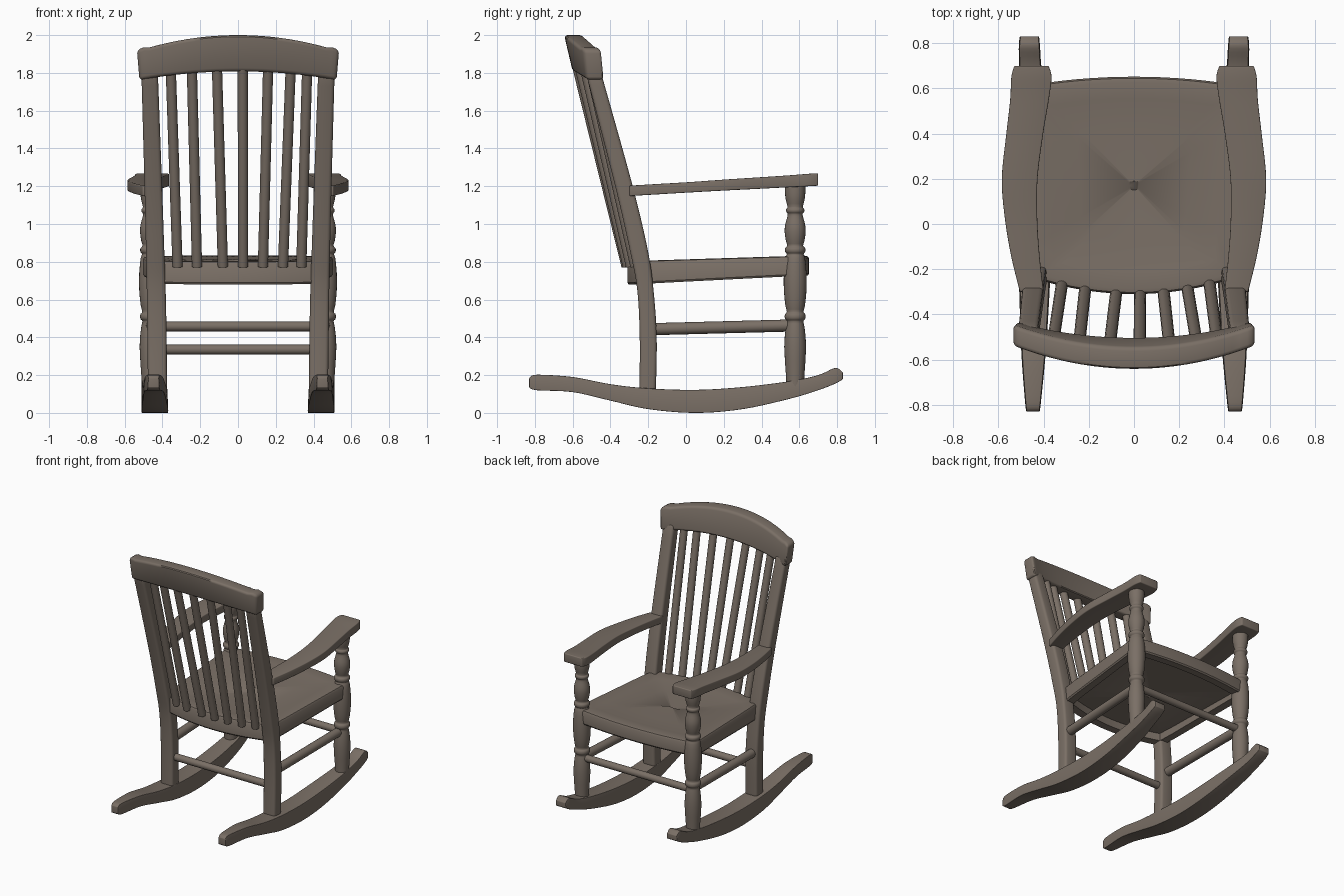
import bpy, bmesh, math
from mathutils import Vector

if "Cube" in bpy.data.objects:
    bpy.data.objects.remove(bpy.data.objects["Cube"])

wood = bpy.data.materials.new("grey brown wood")
wood.diffuse_color = (0.195, 0.16, 0.132, 1)
wood.use_nodes = True
wood.node_tree.nodes["Principled BSDF"].inputs["Base Color"].default_value = wood.diffuse_color


def finish(name, bm, bevel=0.0, angle=35):
    """Turn a bmesh into a shaded object, rounding its hard edges first."""
    bmesh.ops.recalc_face_normals(bm, faces=bm.faces[:])
    if bevel:
        hard = [e for e in bm.edges if len(e.link_faces) == 2 and e.calc_face_angle() > 0.7]
        bmesh.ops.bevel(bm, geom=hard, offset=bevel, segments=3, profile=0.5,
                        affect='EDGES', clamp_overlap=True)
    me = bpy.data.meshes.new(name)
    bm.to_mesh(me)
    bm.free()
    me.materials.append(wood)
    ob = bpy.data.objects.new(name, me)
    bpy.context.collection.objects.link(ob)
    bpy.ops.object.select_all(action='DESELECT')
    ob.select_set(True)
    bpy.context.view_layer.objects.active = ob
    bpy.ops.object.shade_smooth_by_angle(angle=math.radians(angle))
    return ob


def loft(name, rings, bevel=0.0, angle=35):
    """Skin a list of closed rings and cap both ends."""
    bm = bmesh.new()
    vs = [[bm.verts.new(p) for p in r] for r in rings]
    n = len(rings[0])
    for a, b in zip(vs, vs[1:]):
        for i in range(n):
            j = (i + 1) % n
            bm.faces.new((a[i], a[j], b[j], b[i]))
    bm.faces.new(vs[0][::-1])
    bm.faces.new(vs[-1])
    return finish(name, bm, bevel, angle)


def smooth(rows, steps=5):
    """Catmull-Rom interpolation through rows of numbers."""
    out = []
    for i in range(len(rows) - 1):
        a, b, c, d = (rows[max(0, min(len(rows) - 1, k))] for k in (i - 1, i, i + 1, i + 2))
        for s in range(steps):
            t = s / steps
            out.append([0.5 * (2 * q + (r - p) * t + (2 * p - 5 * q + 4 * r - w) * t * t
                               + (3 * q - p - 3 * r + w) * t ** 3)
                        for p, q, r, w in zip(a, b, c, d)])
    return out + [list(rows[-1])]


def rod(name, a, b, r, sides=16):
    """Round bar between two points."""
    a, b = Vector(a), Vector(b)
    d = (b - a).normalized()
    u = d.orthogonal().normalized()
    v = d.cross(u)
    turn = [2 * math.pi * i / sides for i in range(sides)]
    return loft(name, [[c + r * (math.cos(t) * u + math.sin(t) * v) for t in turn]
                       for c in (a, b)])


# profiles: rocker (y, bottom, top, centre x, half width)
ROCKER = [(-.83, .135, .185, .447, .03), (-.79, .12, .202, .447, .035),
          (-.6, .11, .19, .445, .052), (-.4, .065, .152, .442, .063),
          (-.2, .02, .13, .44, .07), (.05, 0, .122, .44, .07),
          (.3, .02, .137, .443, .068), (.55, .075, .168, .452, .06),
          (.7, .12, .2, .46, .05), (.79, .155, .238, .463, .047), (.83, .178, .215, .463, .043)]
# rear post (z, back y, front y, inner x, outer x)
REAR = [(.1, -.247, -.16, .376, .476), (.4, -.245, -.155, .378, .48),
        (.65, -.258, -.172, .383, .483), (.85, -.295, -.2, .39, .487),
        (1.2, -.375, -.282, .402, .495), (1.82, -.535, -.455, .425, .512)]
# turned front post (z, radius)
TURNED = [(.13, .046), (.2, .049), (.35, .058), (.45, .05), (.485, .043), (.495, .052),
          (.51, .056), (.525, .052), (.535, .044), (.57, .052), (.65, .06), (.74, .06),
          (.82, .052), (.84, .044), (.85, .052), (.862, .055), (.874, .052), (.885, .042),
          (.91, .049), (.96, .056), (1.0, .052), (1.04, .041), (1.055, .04), (1.062, .046),
          (1.072, .049), (1.082, .046), (1.09, .04), (1.13, .05), (1.17, .054), (1.22, .054)]
# arm (y, inner x, outer x, bottom z, top z)
ARM = [(-.3, .4, .505, 1.148, 1.203), (-.15, .417, .542, 1.157, 1.212),
       (.02, .428, .571, 1.167, 1.222), (.2, .427, .585, 1.177, 1.235),
       (.4, .402, .565, 1.187, 1.248), (.55, .377, .548, 1.195, 1.258),
       (.65, .365, .543, 1.2, 1.266), (.7, .378, .53, 1.203, 1.268)]

for side, s in (("left", -1), ("right", 1)):
    # rockers
    loft(side + "_rocker", [[(s * (x - w), y, b), (s * (x + w), y, b),
                             (s * (x + w * .93), y, t), (s * (x - w * .93), y, t)]
                            for y, b, t, x, w in smooth(ROCKER)], .013)
    # rear posts
    loft(side + "_rear_post", [[(s * i, a, z), (s * o, a, z), (s * o, f, z), (s * i, f, z)]
                               for z, a, f, i, o in smooth(REAR)], .018)
    # turned front posts
    loft(side + "_front_post", [[(s * .463 + r * math.cos(k * math.pi / 12),
                                  .578 + r * math.sin(k * math.pi / 12), z) for k in range(24)]
                                for z, r in smooth(TURNED, 2)], angle=60)
    # arms
    loft(side + "_arm", [[(s * i, y, b), (s * o, y, b), (s * o, y, t), (s * i, y, t)]
                         for y, i, o, b, t in smooth(ARM)], .02)
    # side stretchers
    rod(side + "_side_stretcher", (s * .435, -.19, .443), (s * .455, .57, .463), .032)

# cross stretchers
rod("rear_stretcher", (-.42, -.2, .335), (.42, -.2, .335), .026)
rod("front_stretcher", (-.45, .578, .458), (.45, .578, .458), .026)

# seat: hollow underside, bowed front and back, gently dished top
outline = []
N = 16
for k in range(N + 1):                      # front edge, right to left
    t = 1 - 2 * k / N
    outline.append((.505 * t, .652 - .045 * t * t))
for k in range(1, 6):                       # left side
    f = k / 6
    outline.append((-.505 + .055 * f, .607 - .85 * f))
for k in range(N + 1):                      # back edge
    t = -1 + 2 * k / N
    outline.append((.445 * t, -.31 + .07 * t * t))
for k in range(1, 6):                       # right side
    f = 1 - k / 6
    outline.append((.505 - .055 * f, .607 - .85 * f))


def seat_ring(scale, base, slope):
    return [(x * scale, .17 + (y - .17) * scale, base + slope * (y + .3)) for x, y in outline]


loft("seat", [seat_ring(.04, .735, .03), seat_ring(.86, .735, .03), seat_ring(.87, .682, .05),
              seat_ring(.985, .68, .05), seat_ring(1, .69, .05), seat_ring(1, .788, .03),
              seat_ring(.985, .8, .03), seat_ring(.95, .804, .03), seat_ring(.8, .795, .03),
              seat_ring(.5, .786, .03), seat_ring(.04, .783, .03)])

# back slats, fanned and following the bow of the crest rail
pairs = [(-.32, -.357), (-.217, -.245), (-.08, -.112), (.027, .025),
         (.132, .16), (.238, .28), (.335, .367)]
for n, (x0, x1) in enumerate(pairs):
    y0 = -.315 + .42 * x0 * x0
    y1 = -.58 + .5 * x1 * x1
    rod("back_slat_%d" % (n + 1), (x0, y0, .775), (x1, y1, 1.85), .027)

# crest rail: bowed backwards, arched on top, leaning back
rings = []
for k in range(33):
    x = -.535 + 1.07 * k / 32
    q = (x / .535) ** 2
    top = max(2.0 - .085 * q, 1.935 - .015 * (abs(x) > .52))
    bot = 1.808 - .046 * q
    back = -.60 + .075 * q
    front = -.50 + .068 * q
    lean = .045 - .03 * q
    xb = x * (1 - .025 * q)
    rings.append([(xb, back, bot), (xb, front, bot), (x, front - lean, top), (x, back - lean, top)])
loft("crest_rail", rings, .018)
